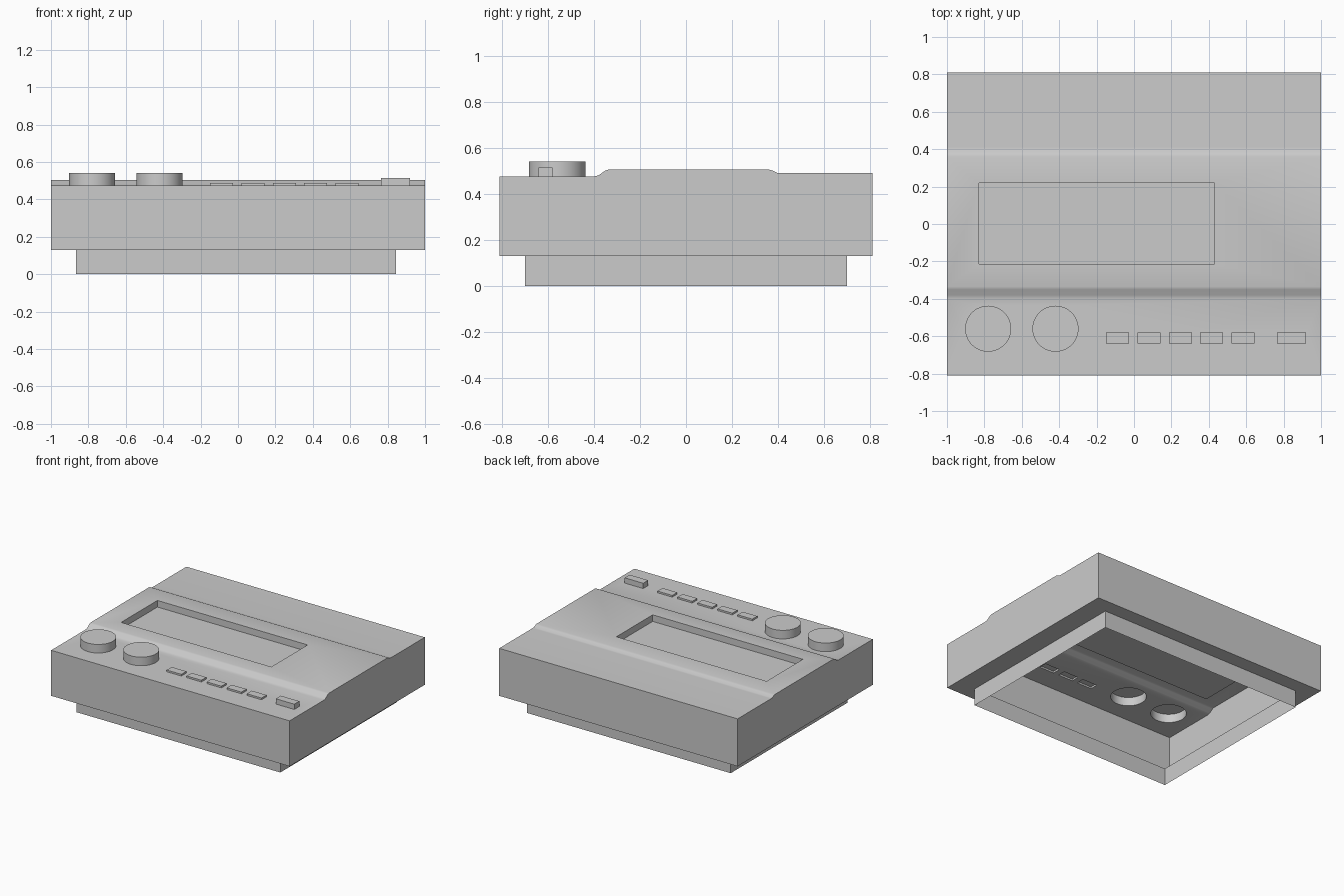
import bpy, bmesh, math

if "Cube" in bpy.data.objects:
    bpy.data.objects.remove(bpy.data.objects["Cube"])

BOTTOM = 0.13                       # underside of the casing
DECK = 0.475                        # control strip height
CREST = 0.505                       # raised middle height

# Side profile of the casing top, front to back (y, z)
PROFILE = [(-0.81, DECK), (-0.40, DECK), (-0.38, 0.48), (-0.35, 0.501),
           (-0.335, CREST), (0.36, CREST), (0.375, 0.501), (0.395, 0.491),
           (0.41, 0.49), (0.81, 0.49)]


def rect(x0, x1, y0, y1):
    return [(x0, y0), (x1, y0), (x1, y1), (x0, y1)]


def circle(cx, cy, r, n=48):
    return [(cx + r * math.cos(2 * math.pi * i / n),
             cy + r * math.sin(2 * math.pi * i / n)) for i in range(n)]


def finish(bm, name):
    mesh = bpy.data.meshes.new(name)
    bm.to_mesh(mesh)
    bm.free()
    mesh.shade_smooth()
    mesh.set_sharp_from_angle(angle=math.radians(35))
    ob = bpy.data.objects.new(name, mesh)
    bpy.context.collection.objects.link(ob)
    return ob


def shell(name, loop, z0, z1, cap=True):
    """Thin wall along a loop from z0 to z1, optionally closed at z1."""
    bm = bmesh.new()
    a = [bm.verts.new((x, y, z0)) for x, y in loop]
    b = [bm.verts.new((x, y, z1)) for x, y in loop]
    for i in range(len(loop)):
        j = (i + 1) % len(loop)
        bm.faces.new((a[i], a[j], b[j], b[i]))
    if cap:
        bm.faces.new(b)
    return finish(bm, name)


def holed_panel(bm, z, loops):
    """Flat panel: the first loop is the outline, the rest are holes."""
    edges = []
    for loop in loops:
        v = [bm.verts.new((x, y, z)) for x, y in loop]
        edges += [bm.edges.new((v[i - 1], v[i])) for i in range(len(v))]
    bmesh.ops.triangle_fill(bm, edges=edges, use_beauty=True, normal=(0, 0, 1))


# Outlines of the controls, display and base
knobs = {"knob_left": circle(-0.78, -0.56, 0.123),
         "knob_right": circle(-0.42, -0.56, 0.123)}
keys = {f"key_{i + 1}": rect(-0.15 + 0.168 * i, -0.027 + 0.168 * i, -0.64, -0.58)
        for i in range(5)}
power = rect(0.765, 0.92, -0.64, -0.58)
display = rect(-0.83, 0.43, -0.215, 0.22)
base = rect(-0.865, 0.845, -0.70, 0.70)

# Casing: open shell with holes where the controls and display sit
bm = bmesh.new()
for (y0, z0), (y1, z1) in zip(PROFILE, PROFILE[1:]):
    if z0 == z1 == DECK:
        holed_panel(bm, DECK, [rect(-1, 1, y0, y1), *knobs.values(), *keys.values(), power])
    elif z0 == z1 == CREST:
        holed_panel(bm, CREST, [rect(-1, 1, y0, y1), display])
    else:
        bm.faces.new([bm.verts.new(p) for p in
                      ((-1, y0, z0), (1, y0, z0), (1, y1, z1), (-1, y1, z1))])
outline = PROFILE + [(0.81, BOTTOM), (-0.81, BOTTOM)]
for x in (-1, 1):
    bm.faces.new([bm.verts.new((x, y, z)) for y, z in outline])
for y, z in (PROFILE[0], PROFILE[-1]):
    bm.faces.new([bm.verts.new(p) for p in
                  ((-1, y, BOTTOM), (1, y, BOTTOM), (1, y, z), (-1, y, z))])
holed_panel(bm, BOTTOM, [rect(-1, 1, -0.81, 0.81), base])
bmesh.ops.remove_doubles(bm, verts=bm.verts, dist=1e-4)
bmesh.ops.recalc_face_normals(bm, faces=bm.faces)
finish(bm, "casing")

# Base skirt, open underneath
shell("base_skirt", base, 0, BOTTOM, cap=False)

# Sunken display tray
shell("display", display, CREST, CREST - 0.05)

# Hollow knobs and buttons
for name, loop in knobs.items():
    shell(name, loop, DECK, 0.54)
for name, loop in keys.items():
    shell(name, loop, DECK, 0.488)
shell("power_button", power, DECK, 0.515)
